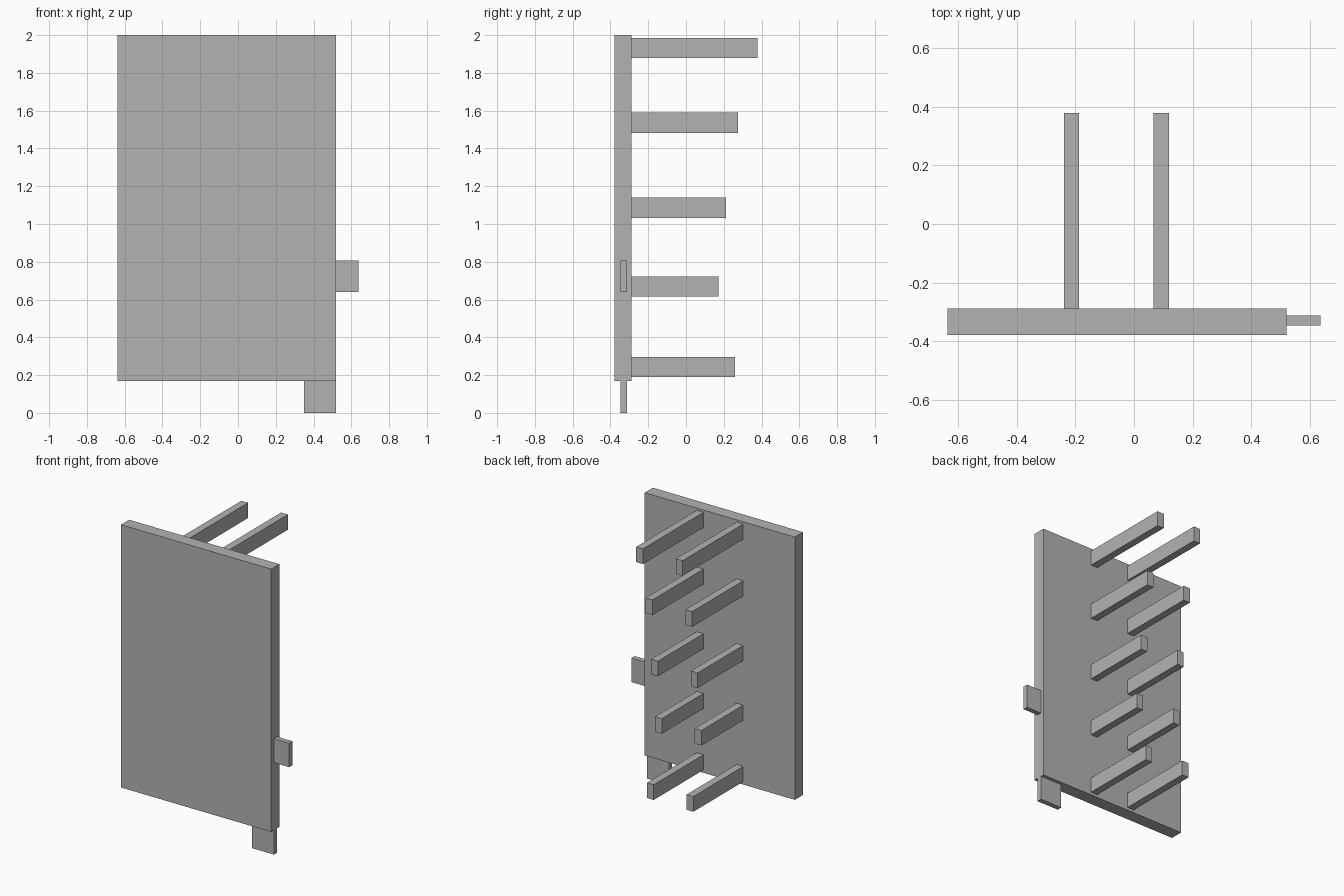
import bpy
import bmesh
from mathutils import Matrix, Vector

default = bpy.data.objects.get("Cube")
if default:
    bpy.data.objects.remove(default, do_unlink=True)

grey = bpy.data.materials.new("plain grey")
grey.use_nodes = True
colour = (0.45, 0.45, 0.45, 1)
grey.diffuse_color = colour
grey.node_tree.nodes["Principled BSDF"].inputs["Base Color"].default_value = colour


def box(name, x, y, z):
    """Box spanning the given (low, high) ranges."""
    low, high = (Vector(c) for c in zip(x, y, z))
    bm = bmesh.new()
    bmesh.ops.create_cube(bm, size=1, matrix=Matrix.Translation((low + high) / 2)
                          @ Matrix.Diagonal((high - low).to_4d()))
    mesh = bpy.data.meshes.new(name)
    bm.to_mesh(mesh)
    bm.free()
    mesh.materials.append(grey)
    obj = bpy.data.objects.new(name, mesh)
    bpy.context.collection.objects.link(obj)
    return obj


# Upright panel
back = -0.288
box("panel", (-0.637, 0.52), (-0.378, back), (0.17, 2.0))

# Thin connecting tabs on the side and bottom edges
tab_depth = (-0.347, -0.312)
box("side_tab", (0.52, 0.637), tab_depth, (0.64, 0.808))
box("bottom_tab", (0.35, 0.52), tab_depth, (0.0, 0.17))

# Pairs of rear pegs: (bottom height, end depth) for each row
rows = [(0.19, 0.26), (0.617, 0.171), (1.033, 0.213), (1.483, 0.275), (1.878, 0.378)]
for number, (z, end) in enumerate(rows, 1):
    for side, x in (("right", -0.239), ("left", 0.067)):
        box(f"{side}_peg_{number}", (x, x + 0.052), (back, end), (z, z + 0.106))
